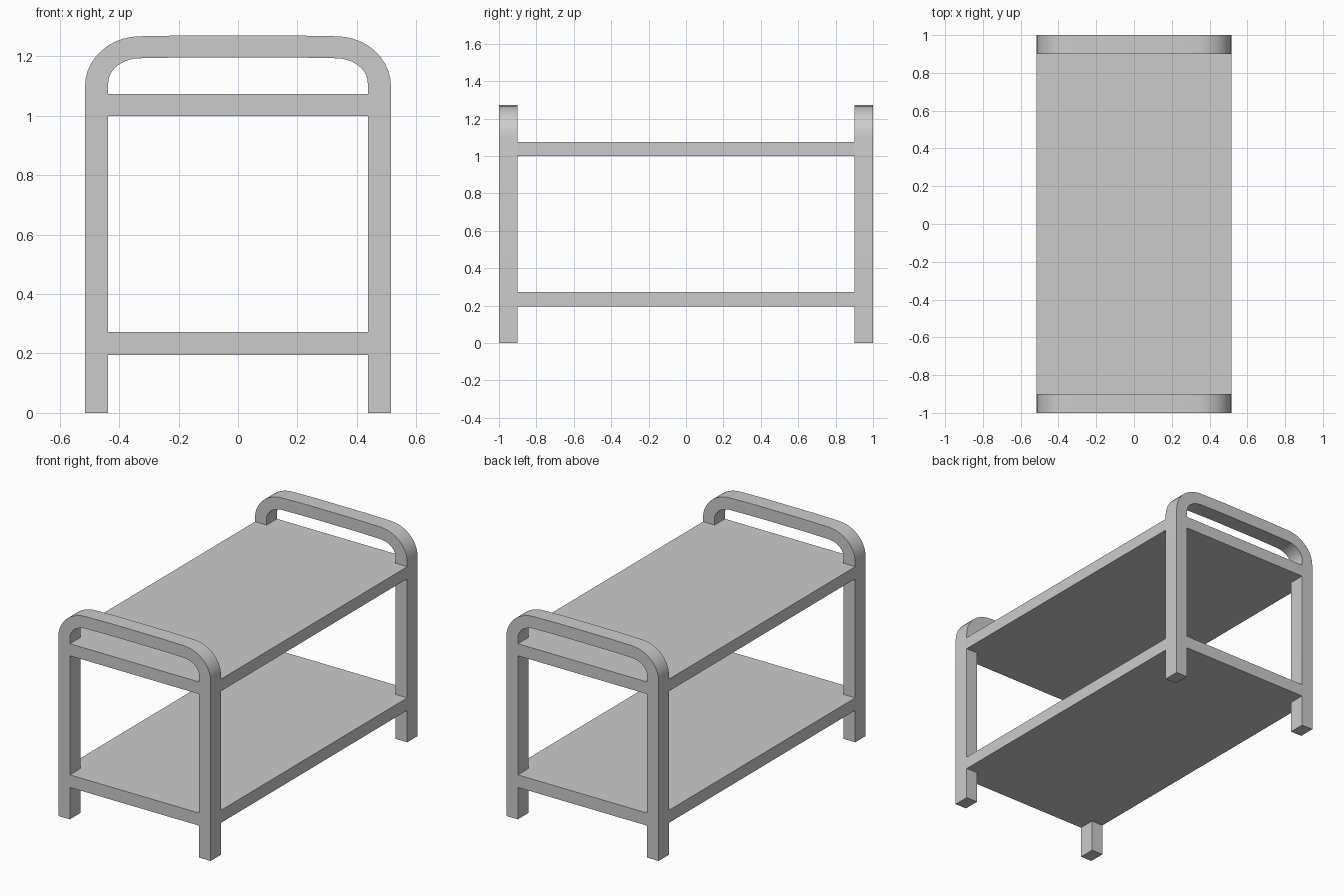
import bpy, bmesh
from math import sin, cos, pi
from mathutils import Vector

if "Cube" in bpy.data.objects:
    bpy.data.objects.remove(bpy.data.objects["Cube"])

OUT, INN = 0.515, 0.437      # outer and inner half width of the frame
END, DEPTH = 1.0, 0.10       # half length, frame bar depth


def finish(name, bm):
    bmesh.ops.recalc_face_normals(bm, faces=bm.faces[:])
    mesh = bpy.data.meshes.new(name)
    bm.to_mesh(mesh)
    bm.free()
    obj = bpy.data.objects.new(name, mesh)
    bpy.context.collection.objects.link(obj)
    return obj


def extrude(bm, faces, offset):
    geo = bmesh.ops.extrude_face_region(bm, geom=faces, use_keep_orig=True)["geom"]
    verts = [g for g in geo if isinstance(g, bmesh.types.BMVert)]
    bmesh.ops.translate(bm, verts=verts, vec=Vector(offset))


def arch(half_width, top, spring, corner_x, steps=10):
    """Outline of an upside-down U from left foot to right foot."""
    rx, rz = half_width - corner_x, top - spring
    right = [(corner_x + rx * sin(a), spring + rz * cos(a))
             for a in (pi / 2 * i / steps for i in range(steps + 1))]
    right = [(0.17, top + 0.003)] + right + [(half_width, 0.0)]
    return [(-x, z) for x, z in reversed(right)] + right


# End frame: legs and curved handle in one bent bar, mirrored to the back
bm = bmesh.new()
outer = [bm.verts.new((x, -END, z)) for x, z in arch(OUT, 1.268, 1.10, 0.33)]
inner = [bm.verts.new((x, -END, z)) for x, z in arch(INN, 1.194, 1.11, 0.33)]
band = [bm.faces.new((outer[i], outer[i + 1], inner[i + 1], inner[i]))
        for i in range(len(outer) - 1)]
extrude(bm, band, (0, DEPTH, 0))
frame = finish("end_frames", bm)
mirror = frame.modifiers.new("mirror", "MIRROR")
mirror.use_axis = (False, True, False)
bpy.context.view_layer.objects.active = frame
frame.select_set(True)
bpy.ops.object.shade_smooth_by_angle(angle=pi / 6)


# Shelves: flush boards with corners notched around the legs
def shelf(name, bottom, top):
    bm = bmesh.new()
    y = END - DEPTH
    quarter = [(OUT, y), (INN, y), (INN, END)]
    outline = (quarter
               + [(-a, b) for a, b in reversed(quarter)]
               + [(-a, -b) for a, b in quarter]
               + [(a, -b) for a, b in reversed(quarter)])
    face = bm.faces.new([bm.verts.new((a, b, bottom)) for a, b in outline])
    extrude(bm, [face], (0, 0, top - bottom))
    finish(name, bm)


shelf("lower_shelf", 0.195, 0.272)
shelf("upper_shelf", 1.0, 1.074)
